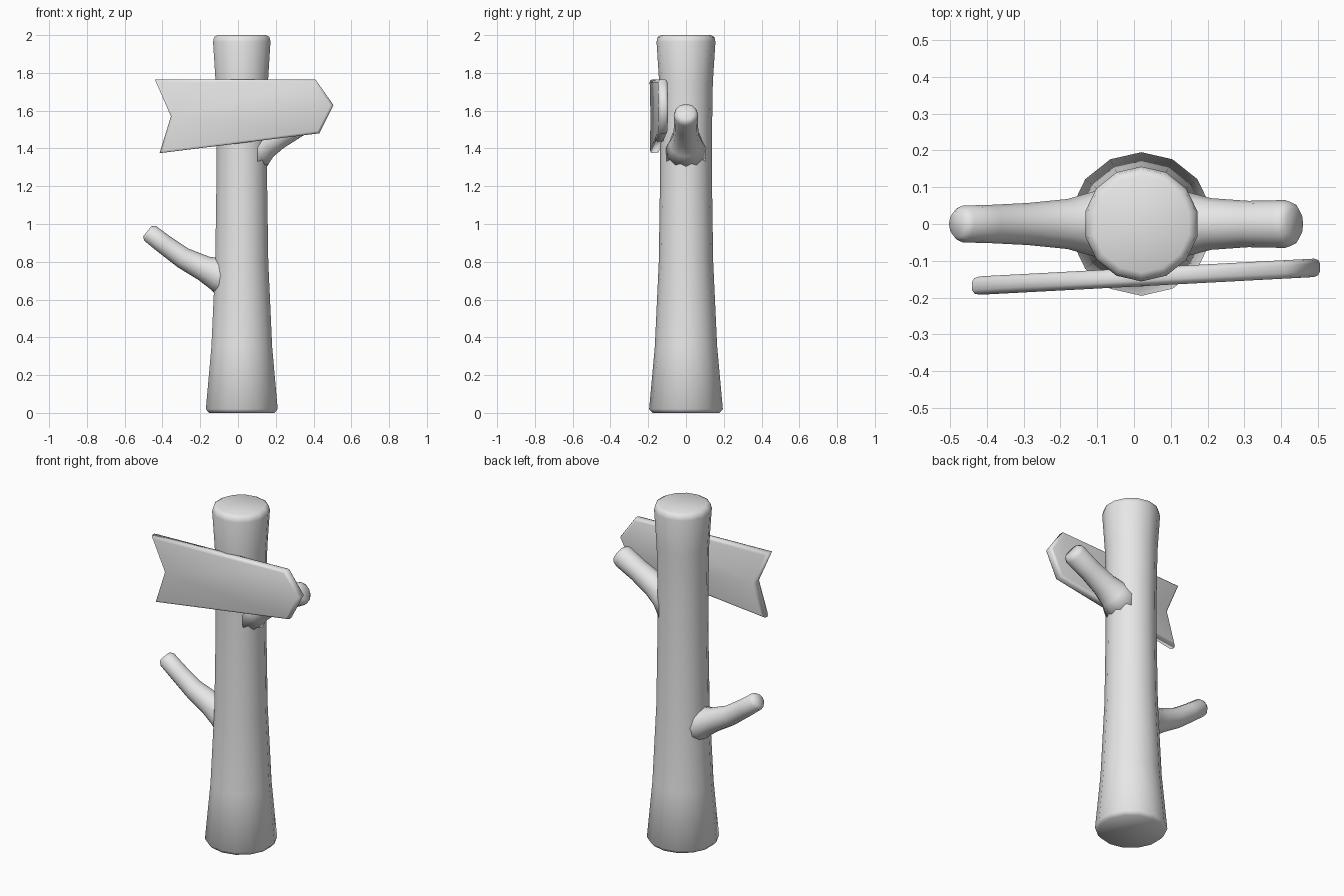
import bpy, bmesh
from math import sin, cos, pi
from mathutils import Vector

cube = bpy.data.objects.get("Cube")
if cube:
    bpy.data.objects.remove(cube, do_unlink=True)

# Single plain grey
grey = bpy.data.materials.new("plain grey")
grey.use_nodes = True
colour = (0.8, 0.8, 0.8, 1)
grey.diffuse_color = colour
grey.node_tree.nodes["Principled BSDF"].inputs["Base Color"].default_value = colour


def finish(name, bm):
    bmesh.ops.recalc_face_normals(bm, faces=bm.faces)
    for f in bm.faces:
        f.smooth = True
    mesh = bpy.data.meshes.new(name)
    bm.to_mesh(mesh)
    bm.free()
    mesh.materials.append(grey)
    ob = bpy.data.objects.new(name, mesh)
    bpy.context.collection.objects.link(ob)
    return ob


def tube(name, rings, sides):
    """Closed tube through (x, z, radius) rings lying in the y = 0 plane."""
    bm = bmesh.new()
    pts = [Vector((x, 0, z)) for x, z, r in rings]
    loops = []
    for i, (x, z, r) in enumerate(rings):
        t = (pts[min(i + 1, len(pts) - 1)] - pts[max(i - 1, 0)]).normalized()
        across = Vector((0, 1, 0))
        up = across.cross(t)
        loops.append([bm.verts.new(pts[i] + r * (cos(a) * across + sin(a) * up))
                      for a in (2 * pi * k / sides for k in range(sides))])
    for a, b in zip(loops, loops[1:]):
        for k in range(sides):
            n = (k + 1) % sides
            bm.faces.new((a[k], a[n], b[n], b[k]))
    bm.faces.new(loops[0][::-1])
    bm.faces.new(loops[-1])
    return finish(name, bm)


# Flared post
post = [(0, .178), (.02, .195), (.35, .165), (.8, .144), (1.2, .138),
        (1.45, .137), (1.75, .142), (1.965, .156), (1.99, .15), (2, .132)]
tube("post", [(.02, z, r) for z, r in post], 14)

# Branch stubs, flared where they leave the post
tube("lower_branch", [(-.03, .70, .12), (-.11, .735, .088), (-.18, .765, .068),
                      (-.29, .82, .057), (-.39, .892, .052), (-.465, .95, .05),
                      (-.48, .962, .036)], 12)
tube("upper_branch", [(.07, 1.38, .12), (.14, 1.43, .088), (.21, 1.465, .07),
                      (.31, 1.52, .063), (.41, 1.575, .065), (.425, 1.585, .06),
                      (.437, 1.592, .045)], 12)

# Arrow board: outline extruded, softened rim, slightly turned about z
outline = [(-.44, 1.765), (-.355, 1.57), (-.415, 1.375), (.43, 1.48),
           (.505, 1.63), (.41, 1.765)]
bm = bmesh.new()
face = bm.faces.new([bm.verts.new((x, -.17 + .053 * x, z)) for x, z in outline])
back = bmesh.ops.extrude_face_region(bm, geom=[face])
bmesh.ops.translate(bm, vec=(0, .05, 0),
                    verts=[g for g in back["geom"] if isinstance(g, bmesh.types.BMVert)])
bmesh.ops.recalc_face_normals(bm, faces=bm.faces)
rims = [e for e in bm.edges
        if any(len(f.verts) > 4 for f in e.link_faces)]
bmesh.ops.bevel(bm, geom=rims, offset=.014, segments=2, profile=.5, affect='EDGES')
finish("arrow_board", bm)
